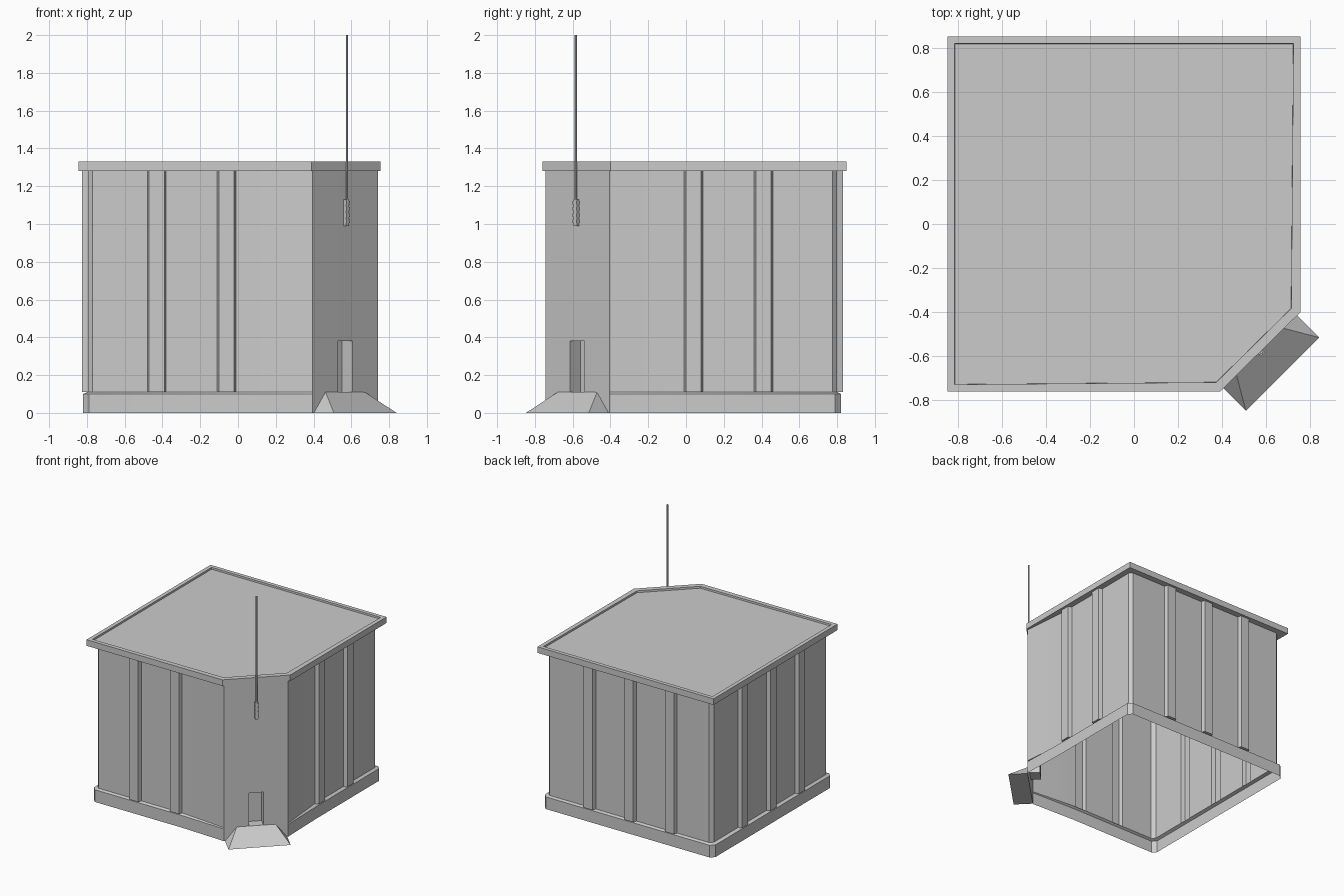
import bpy, bmesh, math
from mathutils import Vector

cube = bpy.data.objects.get("Cube")
if cube:
    bpy.data.objects.remove(cube, do_unlink=True)

gray = bpy.data.materials.new("plain_gray")
gray.use_nodes = True
COLOR = (0.6, 0.6, 0.6, 1)
gray.diffuse_color = COLOR
gray.node_tree.nodes["Principled BSDF"].inputs["Base Color"].default_value = COLOR

WALL_BOTTOM, WALL_TOP, ROOF_TOP = 0.11, 1.28, 1.33
OUT = Vector((1, -1, 0)).normalized()      # outward from the cut corner
SIDE = Vector((1, 1, 0)).normalized()      # along the cut corner
ENTRY = Vector((0.5675, -0.575, 0))        # middle of the cut corner


def finish(bm, name, recalc=True):
    if recalc:
        bmesh.ops.recalc_face_normals(bm, faces=bm.faces[:])
    mesh = bpy.data.meshes.new(name)
    bm.to_mesh(mesh)
    bm.free()
    mesh.materials.append(gray)
    obj = bpy.data.objects.new(name, mesh)
    bpy.context.collection.objects.link(obj)
    bpy.ops.object.select_all(action='DESELECT')
    obj.select_set(True)
    bpy.context.view_layer.objects.active = obj
    bpy.ops.object.shade_smooth_by_angle(angle=math.radians(25))
    return obj


def face(bm, *points):
    return bm.faces.new([bm.verts.new(p) for p in points])


def at(p, z):
    return Vector((p[0], p[1], z))


def column(bm, a, b, z0, z1):
    face(bm, at(a, z0), at(b, z0), at(b, z1), at(a, z1))


def oriented_box(bm, center, width, depth, z0, z1):
    ring = [center + SIDE * (s * width / 2) + OUT * (o * depth / 2)
            for s, o in ((-1, -1), (-1, 1), (1, 1), (1, -1))]
    for a, b in zip(ring, ring[1:] + ring[:1]):
        column(bm, a, b, z0, z1)
    face(bm, *[at(p, z1) for p in ring])
    face(bm, *[at(p, z0) for p in reversed(ring)])


# Plans, counter-clockwise from the front left corner
wall_plan = [(-0.77, -0.71), (0, -0.71), (0.395, -0.745), (0.74, -0.405), (0.705, -0.02),
             (0.705, 0.775), (0.68, 0.80), (-0.77, 0.80), (-0.795, 0.775), (-0.795, -0.685)]
base_plan = [(-0.79, -0.73), (0, -0.73), (0.395, -0.745), (0.74, -0.405), (0.73, -0.02),
             (0.73, 0.79), (0.70, 0.82), (-0.79, 0.82), (-0.82, 0.79), (-0.82, -0.70)]
roof_plan = [(-0.845, -0.76), (0.39, -0.76), (0.755, -0.40), (0.755, 0.85), (-0.845, 0.85)]

# Rib centres on each straight wall, keyed by the wall's starting corner
ribs = {0: [(-0.43, -0.71), (-0.06, -0.71)],
        4: [(0.705, 0.04), (0.705, 0.41)],
        6: [(0.31, 0.80), (-0.06, 0.80), (-0.43, 0.80)],
        8: [(-0.795, 0.41), (-0.795, 0.04), (-0.795, -0.33)]}
DOOR = 2                                    # the wall that holds the doorway

# Ribbed wall shell with a recessed doorway
bm = bmesh.new()
for i, start in enumerate(wall_plan):
    a, b = at(start, 0), at(wall_plan[(i + 1) % len(wall_plan)], 0)
    t = (b - a).normalized()
    n = Vector((t.y, -t.x, 0))
    if i == DOOR:
        l, r = ENTRY - SIDE * 0.055, ENTRY + SIDE * 0.055
        li, ri = l - OUT * 0.08, r - OUT * 0.08
        head = 0.38
        column(bm, a, l, WALL_BOTTOM, WALL_TOP)
        column(bm, l, r, head, WALL_TOP)
        column(bm, r, b, WALL_BOTTOM, WALL_TOP)
        for p, q in ((l, li), (li, ri), (ri, r)):
            column(bm, p, q, WALL_BOTTOM, head)
        face(bm, at(l, head), at(li, head), at(ri, head), at(r, head))
        face(bm, at(l, WALL_BOTTOM), at(r, WALL_BOTTOM), at(ri, WALL_BOTTOM), at(li, WALL_BOTTOM))
        continue
    path = [a]
    for center in ribs.get(i, []):
        c = at(center, 0)
        rib = [c - t * 0.05, c - t * 0.04 + n * 0.03, c + t * 0.04 + n * 0.03, c + t * 0.05]
        path += rib
        face(bm, *[at(p, WALL_BOTTOM) for p in reversed(rib)])
    path.append(b)
    for p, q in zip(path, path[1:]):
        column(bm, p, q, WALL_BOTTOM, WALL_TOP)
bmesh.ops.remove_doubles(bm, verts=bm.verts[:], dist=0.0005)
finish(bm, "ribbed_walls", recalc=False)

# Open base band with a sloped ledge up to the walls
bm = bmesh.new()
for i in range(len(base_plan)):
    j = (i + 1) % len(base_plan)
    a, b = base_plan[i], base_plan[j]
    column(bm, a, b, 0, 0.10)
    face(bm, at(a, 0.10), at(b, 0.10), at(wall_plan[j], WALL_BOTTOM), at(wall_plan[i], WALL_BOTTOM))
bmesh.ops.remove_doubles(bm, verts=bm.verts[:], dist=0.0005)
finish(bm, "base_band", recalc=False)

# Roof slab with a shallow sunken top
bm = bmesh.new()
lower = face(bm, *[at(p, WALL_TOP) for p in roof_plan])
top = bmesh.ops.extrude_face_region(bm, geom=[lower], use_keep_orig=True)["geom"]
bmesh.ops.translate(bm, verts=[v for v in top if isinstance(v, bmesh.types.BMVert)],
                    vec=(0, 0, ROOF_TOP - WALL_TOP))
bmesh.ops.recalc_face_normals(bm, faces=bm.faces[:])
deck = [f for f in bm.faces if f.normal.z > 0.9]
bmesh.ops.inset_region(bm, faces=deck, thickness=0.045)
bmesh.ops.inset_region(bm, faces=deck, thickness=0.001, depth=-0.015)
finish(bm, "roof")

# Entrance ramp: a wedge with splayed sides
bm = bmesh.new()
fl, fr = [ENTRY + SIDE * s * 0.235 + OUT * 0.15 for s in (-1, 1)]
bl, br = [ENTRY + SIDE * s * 0.235 for s in (-1, 1)]
tl, tr = [at(ENTRY + SIDE * s * 0.147, WALL_BOTTOM) for s in (-1, 1)]
face(bm, fl, fr, tr, tl)
face(bm, bl, fl, tl)
face(bm, fr, br, tr)
face(bm, bl, br, fr, fl)
face(bm, br, bl, tl, tr)
bmesh.ops.remove_doubles(bm, verts=bm.verts[:], dist=0.0005)
finish(bm, "entrance_ramp")

# Antenna bracket with small grip ridges
bm = bmesh.new()
mount = ENTRY + SIDE * 0.001 + OUT * 0.008
oriented_box(bm, mount, 0.024, 0.018, 0.99, 1.13)
for k in range(4):
    z = 1.005 + k * 0.033
    oriented_box(bm, mount + OUT * 0.003, 0.028, 0.022, z, z + 0.018)
finish(bm, "antenna_bracket")

# Antenna rod
bm = bmesh.new()
bmesh.ops.create_cone(bm, cap_ends=True, segments=6, radius1=0.007, radius2=0.007, depth=0.9)
bmesh.ops.translate(bm, verts=bm.verts[:], vec=at(mount + OUT * 0.004, 1.55))
finish(bm, "antenna_rod")
